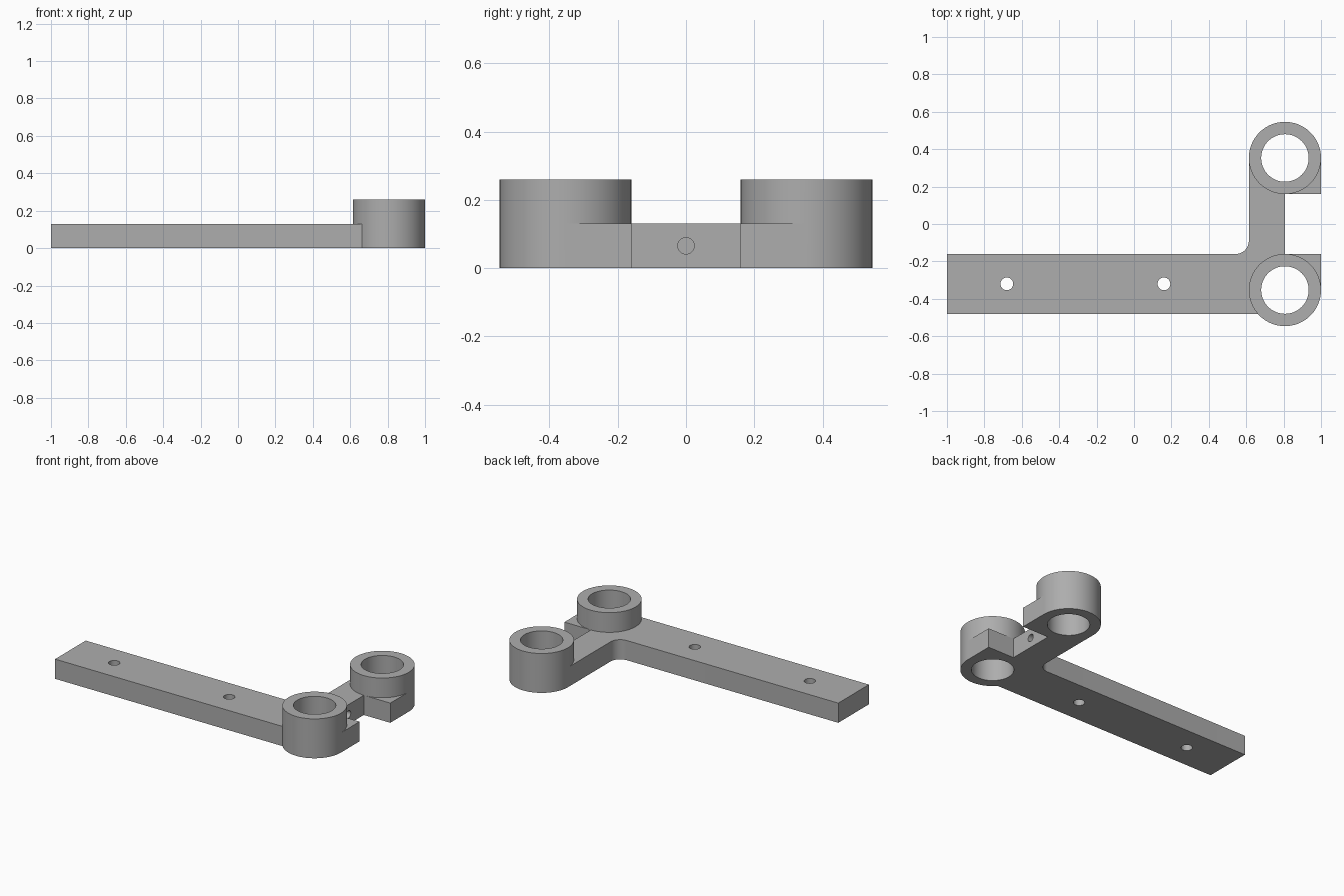
import bpy, bmesh
from math import cos, sin, pi

cube = bpy.data.objects.get("Cube")
if cube:
    bpy.data.objects.remove(cube)

R, BORE = 0.193, 0.127            # ring outer and inner radius
CX, CY = 1 - R, 0.353             # ring centres at (CX, +-CY)
GAP = CY - R                      # half the slot between the rings
THICK, TALL = 0.13, 0.26
FILLET = 0.07

gray = bpy.data.materials.new("plain gray")
gray.use_nodes = True
color = (0.42, 0.42, 0.42, 1)
gray.diffuse_color = color
gray.node_tree.nodes["Principled BSDF"].inputs["Base Color"].default_value = color


def prism(name, outline, z0, z1):
    """Extrude a flat outline from z0 up to z1."""
    bm = bmesh.new()
    face = bm.faces.new([bm.verts.new((x, y, z0)) for x, y in outline])
    top = bmesh.ops.extrude_face_region(bm, geom=[face])["geom"]
    bmesh.ops.translate(bm, vec=(0, 0, z1 - z0),
                        verts=[v for v in top if isinstance(v, bmesh.types.BMVert)])
    bmesh.ops.recalc_face_normals(bm, faces=bm.faces[:])
    mesh = bpy.data.meshes.new(name)
    bm.to_mesh(mesh)
    bm.free()
    mesh.materials.append(gray)
    obj = bpy.data.objects.new(name, mesh)
    bpy.context.collection.objects.link(obj)
    return obj


def circle(x, y, r, n=96):
    return [(x + r * cos(2 * pi * i / n), y + r * sin(2 * pi * i / n)) for i in range(n)]


def combine(target, tool, operation):
    """Apply a boolean and drop the tool."""
    mod = target.modifiers.new(operation, "BOOLEAN")
    mod.operation, mod.solver, mod.object = operation, "EXACT", tool
    bpy.context.view_layer.objects.active = target
    bpy.ops.object.modifier_apply(modifier=mod.name)
    bpy.data.objects.remove(tool)


# Flat plate: long arm, upright connector with inner fillet, square ring corners
left = CX - R
fillet = [(left - FILLET + FILLET * cos(a), -GAP + FILLET + FILLET * sin(a))
          for a in (-pi / 2 * i / 12 for i in range(13))]
outline = [(-1, -0.48), (CX, -0.48), (CX, -CY), (1, -CY), (1, -GAP), (CX, -GAP),
           (CX, GAP), (1, GAP), (1, CY), (left, CY)] + fillet + [(-1, -GAP)]
bracket = prism("bracket", outline, 0, THICK)

# Two tall rings
for side in (-1, 1):
    combine(bracket, prism("ring", circle(CX, side * CY, R), 0, TALL), "UNION")
for side in (-1, 1):
    combine(bracket, prism("ring_bore", circle(CX, side * CY, BORE), -0.1, TALL + 0.1),
            "DIFFERENCE")

# Mounting holes through the arm
for x in (-0.68, 0.16):
    combine(bracket, prism("arm_hole", circle(x, -0.32, 0.034, 48), -0.1, TALL),
            "DIFFERENCE")

# Blind screw hole in the connector, facing the slot
drill = prism("screw_hole", circle(0, 0, 0.024, 48), -0.13, 0.05)
drill.rotation_euler = (0, pi / 2, 0)
drill.location = (CX, 0, THICK / 2)
bpy.context.view_layer.update()
combine(bracket, drill, "DIFFERENCE")

# Smooth round walls, keep crisp edges
bpy.ops.object.select_all(action="DESELECT")
bracket.select_set(True)
bpy.context.view_layer.objects.active = bracket
bpy.ops.object.shade_smooth_by_angle()
